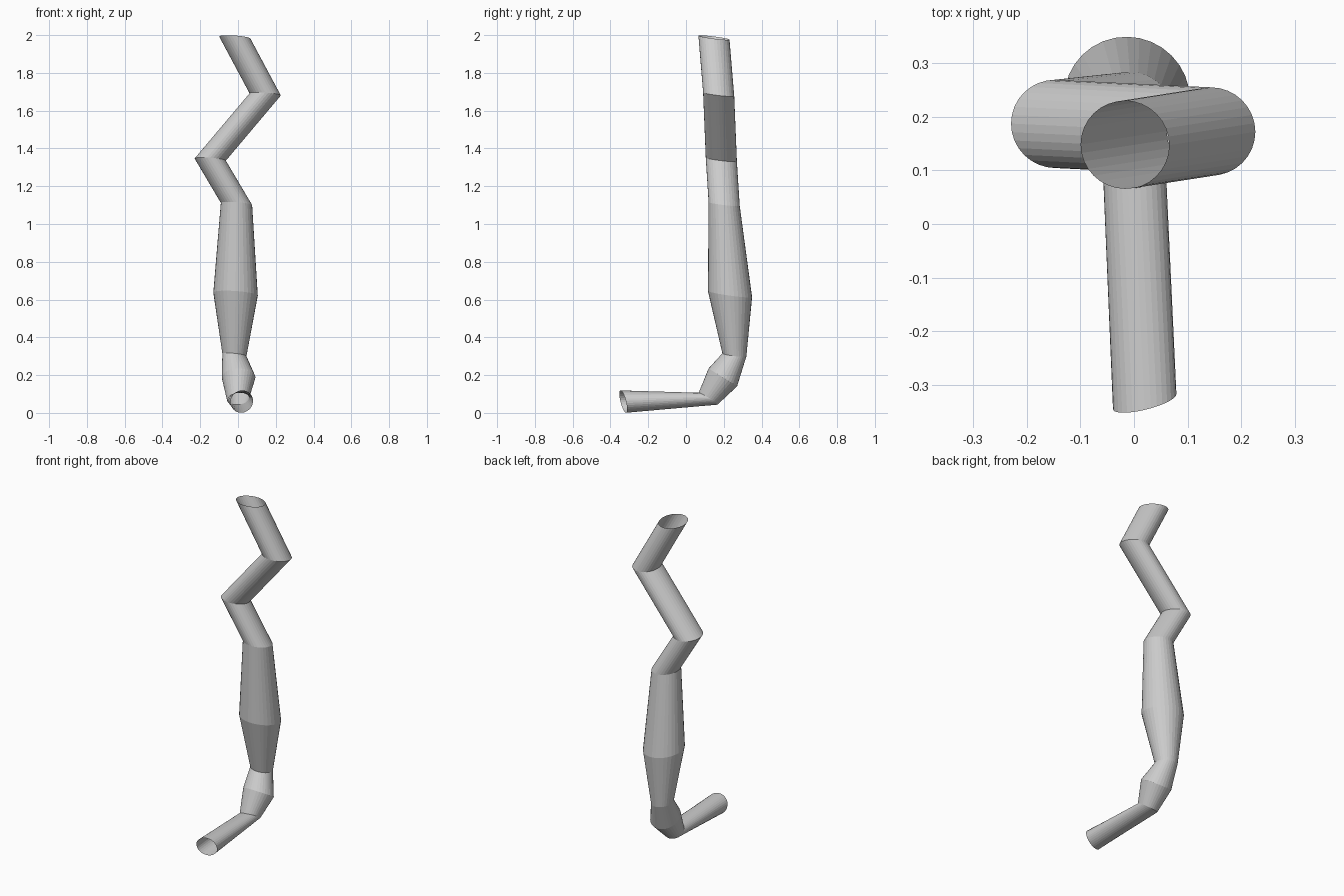
import bpy, bmesh, math
from mathutils import Vector

if "Cube" in bpy.data.objects:
    bpy.data.objects.remove(bpy.data.objects["Cube"])

SIDES = 32

# Ring sections from the top down: centre, radius, plane normal
RINGS = [
    ((-0.017, 0.148, 1.987), 0.083, (0.07, 0.13, 1)),
    ((0.144, 0.173, 1.686), 0.083, (0.07, 0.12, 1)),
    ((-0.147, 0.187, 1.341), 0.083, (0.07, 0.12, 1)),
    ((-0.008, 0.202, 1.106), 0.083, (0.07, 0.12, 1)),
    ((-0.013, 0.233, 0.629), 0.118, (0.07, 0.14, 1)),
    ((-0.019, 0.256, 0.307), 0.064, (0.10, 0.13, 1)),
    ((0.003, 0.195, 0.188), 0.089, (0.0, 0.53, 0.85)),
    ((0.000, 0.117, 0.075), 0.059, (-0.10, 0.53, 0.85)),
    ((0.020, -0.332, 0.060), 0.061, (-0.25, 1, 0.26)),
]

gray = bpy.data.materials.new("light_gray")
gray.diffuse_color = (0.6, 0.6, 0.6, 1)
gray.use_nodes = True
gray.node_tree.nodes["Principled BSDF"].inputs["Base Color"].default_value = gray.diffuse_color


def ring(bm, centre, radius, normal):
    """Circle of vertices in a tilted plane, starting towards +x."""
    n = Vector(normal).normalized()
    u = (Vector((1, 0, 0)) - n * n.x).normalized()
    v = n.cross(u)
    steps = [2 * math.pi * i / SIDES for i in range(SIDES)]
    return [bm.verts.new(Vector(centre) + radius * (u * math.cos(a) + v * math.sin(a)))
            for a in steps]


# Bent open-ended pipe, lofted ring to ring
bm = bmesh.new()
loops = [ring(bm, *r) for r in RINGS]
for upper, lower in zip(loops, loops[1:]):
    for i in range(SIDES):
        j = (i + 1) % SIDES
        bm.faces.new((upper[i], lower[i], lower[j], upper[j]))
mesh = bpy.data.meshes.new("bent_pipe")
bm.to_mesh(mesh)
bm.free()
mesh.materials.append(gray)
pipe = bpy.data.objects.new("bent_pipe", mesh)
bpy.context.collection.objects.link(pipe)
